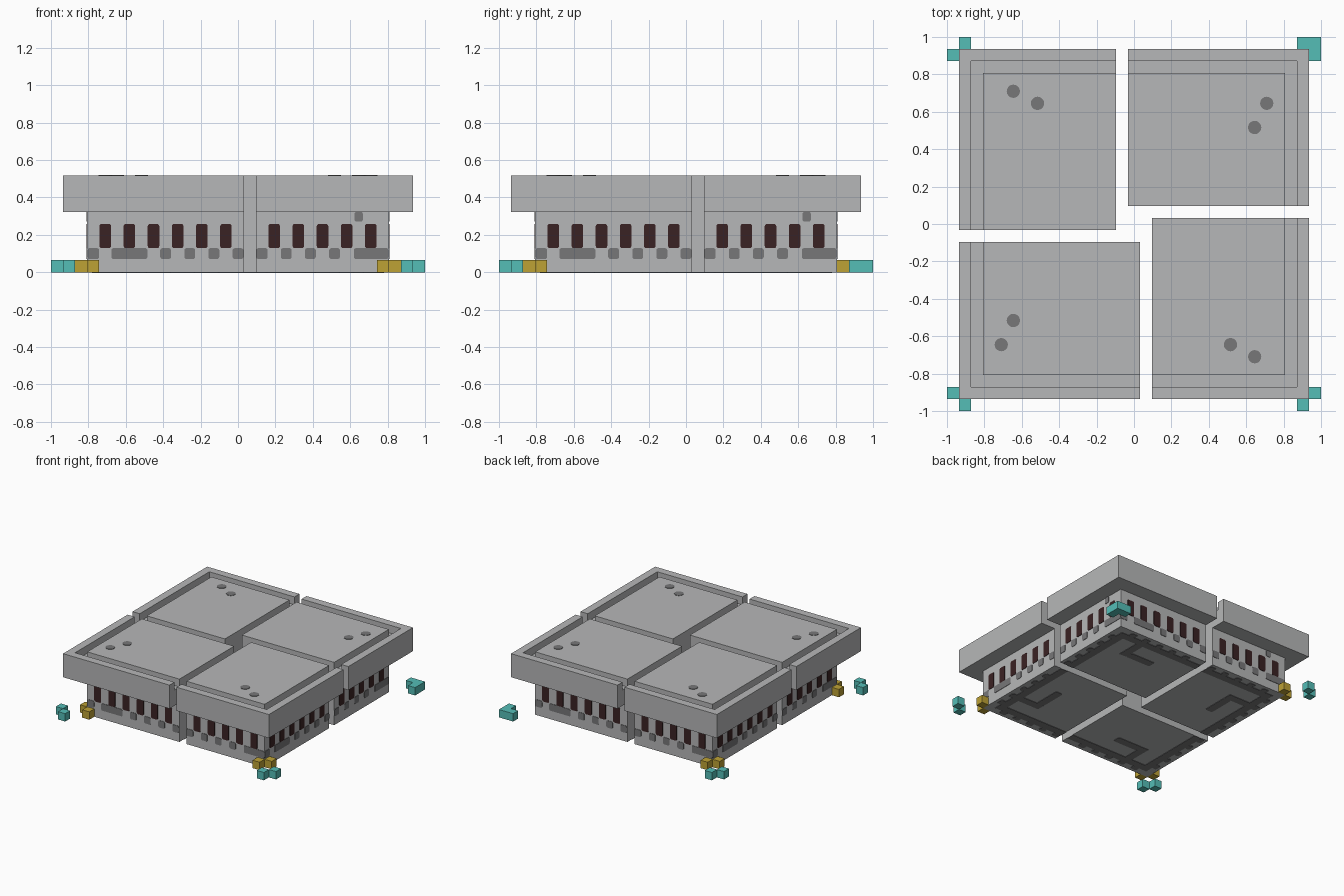
import bpy, bmesh, math
from mathutils import Vector

cube = bpy.data.objects.get("Cube")
if cube:
    bpy.data.objects.remove(cube, do_unlink=True)

V = 2 / 31          # grid cell; all sizes below are in cells
T = 0.05            # thickness of painted plates, in cells
WALL, SLAB, SEAM_Y, SEAM_X = 12.5, 14.5, -1.5, 0.5


def material(name, color):
    m = bpy.data.materials.new(name)
    m.use_nodes = True
    m.diffuse_color = (*color, 1)
    bsdf = next(n for n in m.node_tree.nodes if n.type == 'BSDF_PRINCIPLED')
    bsdf.inputs["Base Color"].default_value = (*color, 1)
    bsdf.inputs["Roughness"].default_value = 0.8
    return m


grey = material("concrete grey", (0.47, 0.475, 0.48))
stain = material("dark grey", (0.185, 0.185, 0.19))
maroon = material("dark maroon", (0.042, 0.016, 0.017))
teal = material("teal", (0.09, 0.51, 0.47))
gold = material("gold", (0.51, 0.36, 0.036))


def prism(bm, outline, z0, z1):
    """Extrude a closed outline between two heights."""
    bottom = bm.faces.new([bm.verts.new((x, y, z0)) for x, y in outline])
    grown = bmesh.ops.extrude_face_region(bm, geom=[bottom], use_keep_orig=True)
    moved = [v for v in grown["geom"] if isinstance(v, bmesh.types.BMVert)]
    bmesh.ops.translate(bm, verts=moved, vec=(0, 0, z1 - z0))


def box(bm, x, y, z, soft_axis=None, soft=0.18):
    """Box from ranges; edges along soft_axis can be rounded."""
    made = bmesh.ops.create_cube(bm, size=1)["verts"]
    for v in made:
        v.co = Vector([(r[0] + r[1]) / 2 + c * (r[1] - r[0])
                       for c, r in zip(v.co, (x, y, z))])
    if soft_axis is not None:
        edges = {e for v in made for e in v.link_edges
                 if abs((e.verts[0].co - e.verts[1].co).normalized()[soft_axis]) > 0.9}
        bmesh.ops.bevel(bm, geom=list(edges), offset=soft, segments=3,
                        profile=0.5, affect='EDGES')


def ell(outer, inner):
    """L-shaped outline along the two outer sides of a quarter."""
    return [(-outer, SEAM_Y), (-outer, -outer), (SEAM_X, -outer),
            (SEAM_X, -inner), (-inner, -inner), (-inner, SEAM_Y)]


def finish(bm, name, mat):
    bmesh.ops.recalc_face_normals(bm, faces=bm.faces)
    bmesh.ops.scale(bm, vec=(V, V, V), verts=bm.verts)
    mesh = bpy.data.meshes.new(name)
    bm.to_mesh(mesh)
    bm.free()
    mesh.materials.append(mat)
    return mesh


def place(mesh, name, turn=0):
    ob = bpy.data.objects.new(name, mesh)
    ob.rotation_euler.z = turn * math.pi / 2
    bpy.context.collection.objects.link(ob)


# Quarter block: core with roof panel, groove floor, overhanging rim
block = bmesh.new()
box(block, (-WALL, SEAM_X), (-WALL, SEAM_Y), (0, 8))
prism(block, ell(13.5, WALL), 5, 7)
prism(block, ell(SLAB, 13.5), 5, 8)

# Windows on both outer walls
front = (-WALL - T, -WALL + T)
windows = bmesh.new()
for c in range(-11, 0, 2):
    box(windows, (c - .48, c + .48), front, (2, 4), 1)
    if c < -1:
        box(windows, front, (c - .48, c + .48), (2, 4), 0)

# Weathering patches on the walls
patches = bmesh.new()
front_runs = [(-12.5, -11.5), (-10.5, -7.5)] + [(c - .45, c + .45) for c in (-6, -4, -2, 0)]
side_runs = [(-12.5, -9.6)] + [(c - .45, c + .45) for c in (-8, -6, -4)] + [(-2.45, SEAM_Y)]
for run in front_runs:
    box(patches, run, front, (1.1, 2), 1)
for run in side_runs:
    box(patches, front, run, (1.1, 2), 0)
box(patches, front, (-10.35, -9.65), (4.2, 5), 0)

# Roof spots
for x, y in ((-10, -8), (-11, -10)):
    spot = bmesh.ops.create_cone(patches, cap_ends=True, segments=20, radius1=.55,
                                 radius2=.55, depth=2 * T)["verts"]
    bmesh.ops.translate(patches, verts=spot, vec=(x, y, 8))

# Underside marks: toothed band with an inward hook
under = (-T, T)
prism(patches, ell(11.5, 10.5), *under)
for c in range(-10, 0, 2):
    box(patches, (c - .45, c + .45), (-12.1, -11.5), under, 2)
    box(patches, (-12.1, -11.5), (c - .45, min(c + .45, SEAM_Y)), under, 2)
box(patches, (-8.5, -7.5), (-10.5, -7.5), under)
box(patches, (-7.5, -4), (-8.5, -7.5), under, 2)

parts = [(finish(block, "block", grey), "block"),
         (finish(windows, "windows", maroon), "windows"),
         (finish(patches, "patches", stain), "weathering")]
quarters = ("front_right", "front_left", "back_left", "back_right")
for turn, where in enumerate(quarters):
    for mesh, label in parts:
        place(mesh, f"{where}_{label}", turn)


# Corner markers: two cubes touching diagonally
def corner_pair(name, r, mat):
    bm = bmesh.new()
    box(bm, (-r - 1, -r), (-r, -r + 1), (0, 1))
    box(bm, (-r, -r + 1), (-r - 1, -r), (0, 1))
    return finish(bm, name, mat)


outer = corner_pair("outer_marker", SLAB, teal)
inner = corner_pair("inner_marker", WALL, gold)
for turn, where in enumerate(quarters):
    if where != "back_left":
        place(outer, f"{where}_outer_marker", turn)
        place(inner, f"{where}_inner_marker", turn)

# Joined L-shaped marker on the remaining corner
bm = bmesh.new()
lo, mid, hi = SLAB - 1, SLAB, SLAB + 1
prism(bm, [(lo, mid), (mid, mid), (mid, lo), (hi, lo), (hi, hi), (lo, hi)], 0, 1)
place(finish(bm, "corner_marker", teal), "back_left_outer_marker")
